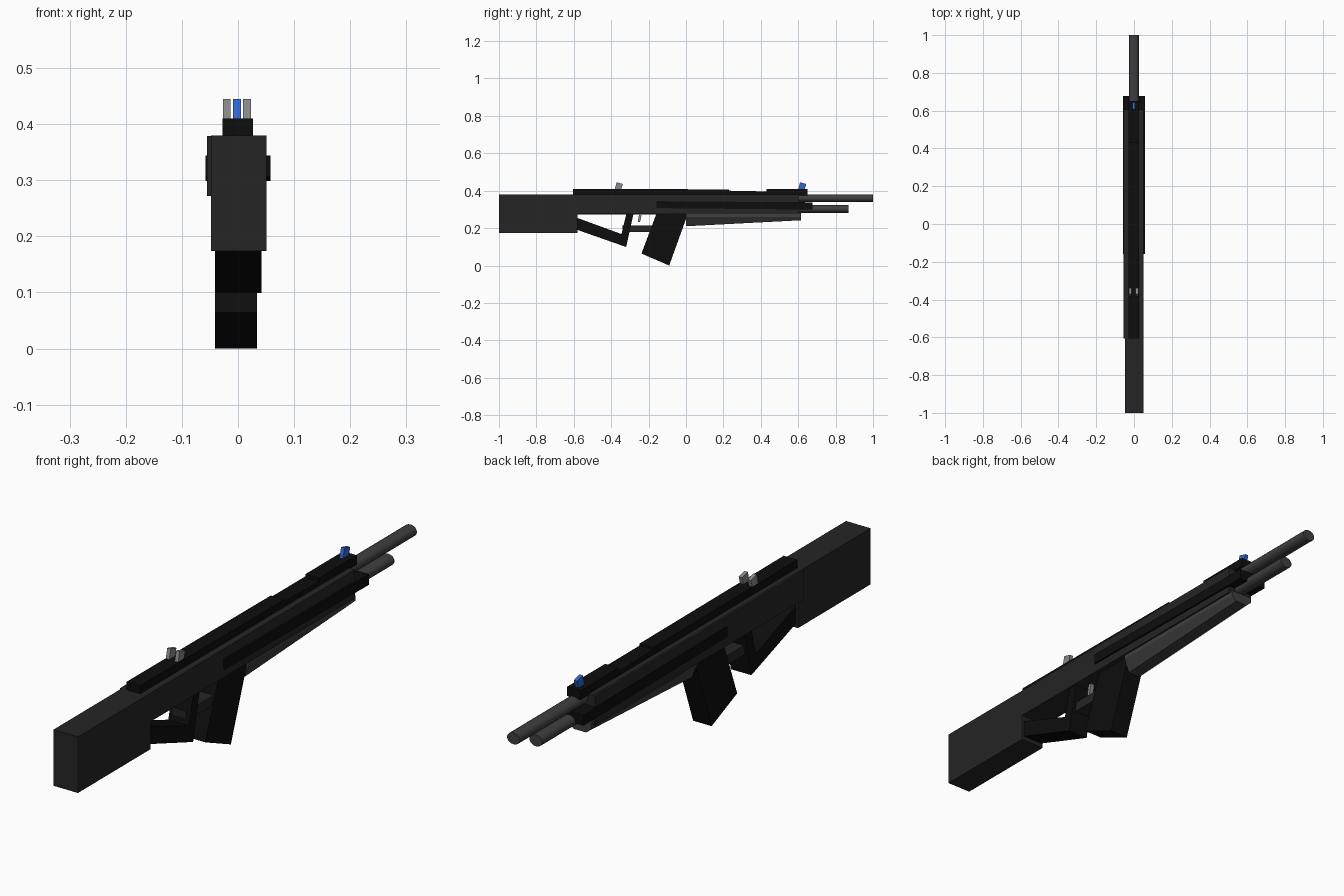
import bpy, bmesh
from math import cos, sin, pi

if "Cube" in bpy.data.objects:
    bpy.data.objects.remove(bpy.data.objects["Cube"])


def material(name, r, g, b):
    m = bpy.data.materials.new(name)
    m.diffuse_color = (r, g, b, 1)
    m.use_nodes = True
    m.node_tree.nodes["Principled BSDF"].inputs["Base Color"].default_value = m.diffuse_color
    return m


black = material("black", 0.004, 0.004, 0.004)
dark = material("charcoal", 0.018, 0.018, 0.018)
steel = material("dark_steel", 0.05, 0.05, 0.05)
grey = material("grey", 0.25, 0.25, 0.25)
blue = material("blue", 0.03, 0.14, 0.65)


def finish(name, bm, mat):
    bmesh.ops.recalc_face_normals(bm, faces=bm.faces)
    me = bpy.data.meshes.new(name)
    bm.to_mesh(me)
    bm.free()
    me.materials.append(mat)
    ob = bpy.data.objects.new(name, me)
    bpy.context.collection.objects.link(ob)
    return ob


def side_profile(name, pts, x0, x1, mat):
    """Extrude a (y, z) outline across x."""
    bm = bmesh.new()
    face = bm.faces.new([bm.verts.new((x0, y, z)) for y, z in pts])
    ext = bmesh.ops.extrude_face_region(bm, geom=[face])
    verts = [v for v in ext["geom"] if isinstance(v, bmesh.types.BMVert)]
    bmesh.ops.translate(bm, verts=verts, vec=(x1 - x0, 0, 0))
    return finish(name, bm, mat)


def box(name, x0, x1, y0, y1, z0, z1, mat):
    return side_profile(name, [(y0, z0), (y1, z0), (y1, z1), (y0, z1)], x0, x1, mat)


def tube(name, y0, y1, z, rx, rz, mat, n=16):
    bm = bmesh.new()
    rings = [[bm.verts.new((rx * cos(2 * pi * i / n), y, z + rz * sin(2 * pi * i / n)))
              for i in range(n)] for y in (y0, y1)]
    for i in range(n):
        j = (i + 1) % n
        bm.faces.new((rings[0][i], rings[0][j], rings[1][j], rings[1][i])).smooth = True
    for r in rings:
        bm.faces.new(r)
    ob = finish(name, bm, mat)
    for e in ob.data.edges:
        a, b = (ob.data.vertices[v].co.y for v in e.vertices)
        e.use_edge_sharp = abs(a - b) < 1e-5
    return ob


# Main body and stock
box("receiver", -0.048, 0.051, -1.0, 0.605, 0.275, 0.38, dark)
box("stock", -0.048, 0.051, -1.0, -0.58, 0.174, 0.275, dark)
box("left_side_plate", -0.055, -0.046, -0.605, 0.605, 0.272, 0.379, dark)

# Slightly sloping block forming the side rails and muzzle end
side_profile("side_rail", [(-0.158, 0.307), (0.677, 0.299), (0.677, 0.338), (-0.158, 0.344)],
             -0.058, 0.058, black)

# Stepped top rail
side_profile("top_rail", [(-0.605, 0.375), (0.65, 0.375), (0.65, 0.409), (0.43, 0.409),
                          (0.43, 0.396), (0.23, 0.4), (0.23, 0.407), (-0.605, 0.41)],
             -0.028, 0.027, black)

# Barrels
tube("barrel", 0.55, 1.0, 0.36, 0.026, 0.021, steel)
tube("lower_barrel", 0.55, 0.87, 0.303, 0.026, 0.021, steel)

# Tapered handguard with narrower underside
bm = bmesh.new()
ends = []
for y, zb in ((0.0, 0.21), (0.615, 0.242)):
    section = [(-0.045, 0.28), (-0.045, 0.26), (-0.025, zb), (0.025, zb), (0.045, 0.26), (0.045, 0.28)]
    ends.append([bm.verts.new((x, y, z)) for x, z in section])
for i in range(6):
    j = (i + 1) % 6
    bm.faces.new((ends[0][i], ends[0][j], ends[1][j], ends[1][i]))
for e in ends:
    bm.faces.new(e)
finish("handguard", bm, steel)

# Magazine
side_profile("magazine", [(-0.155, 0.285), (-0.238, 0.064), (-0.09, 0.0), (0.013, 0.285)],
             -0.041, 0.034, black)

# Thumbhole grip
side_profile("grip", [(-0.585, 0.256), (-0.585, 0.192), (-0.32, 0.099), (-0.28, 0.28),
                      (-0.318, 0.28), (-0.345, 0.168)], -0.041, 0.042, black)

# Trigger and guard
box("trigger_guard", -0.028, 0.028, -0.34, -0.17, 0.178, 0.214, dark)
side_profile("trigger", [(-0.25, 0.28), (-0.258, 0.232), (-0.246, 0.232), (-0.235, 0.28)],
             -0.008, 0.008, grey)

# Leaning sights
def sight(name, y, x0, x1, mat):
    side_profile(name, [(y, 0.406), (y + 0.033, 0.4), (y + 0.043, 0.436), (y + 0.01, 0.445)],
                 x0, x1, mat)


sight("front_sight", 0.6, -0.009, 0.005, blue)
sight("rear_sight_left", -0.381, -0.027, -0.013, grey)
sight("rear_sight_right", -0.381, 0.009, 0.023, grey)
